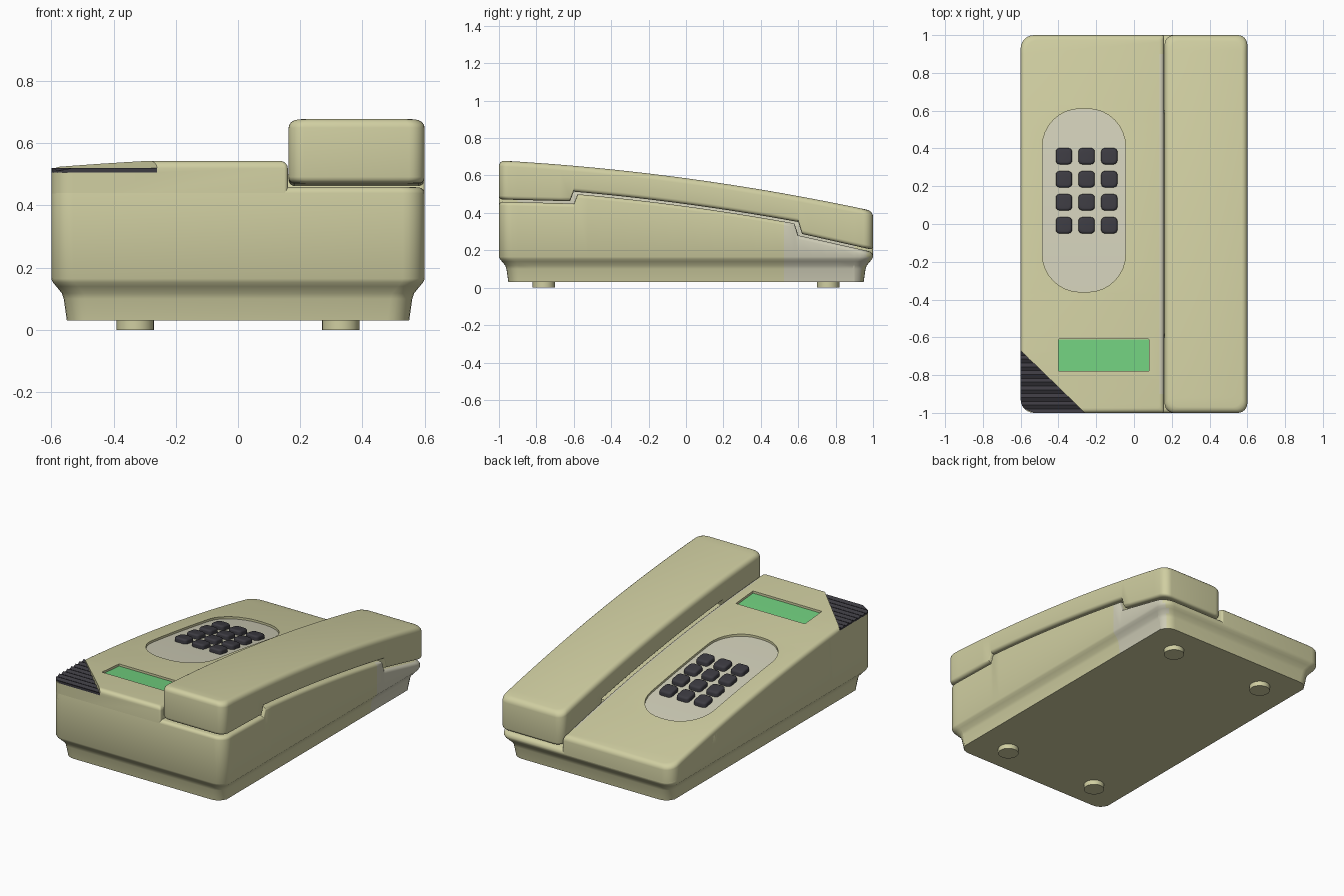
import bpy, bmesh, math

if "Cube" in bpy.data.objects:
    bpy.data.objects.remove(bpy.data.objects["Cube"])


def material(name, rgb):
    m = bpy.data.materials.new(name)
    m.diffuse_color = (*rgb, 1)
    m.use_nodes = True
    m.node_tree.nodes["Principled BSDF"].inputs["Base Color"].default_value = m.diffuse_color
    return m


BEIGE = material("beige plastic", (0.631, 0.620, 0.358))
PALE = material("pale grey beige", (0.631, 0.617, 0.480))
DARK = material("charcoal", (0.045, 0.043, 0.053))
GREEN = material("display green", (0.165, 0.624, 0.210))


# Side profiles along y
def crown(y):
    return 0.585 - 0.135 * y - 0.04 * y * y


def deck(y):
    return crown(y) - 0.135


def seat(y, y_out=0.6, drop=0.15, lift=0.0):
    """Stepped profile shared by the cradle and the handset underside."""
    if y <= -y_out + 0.001:
        return 0.46 - 0.01 * (y + 1) / 0.4 + lift
    if y >= y_out - 0.001:
        return 0.28 - 0.09 * (y - 0.6) / 0.4 + lift
    return crown(y) - drop


def grip(y):
    return seat(y, 0.618, 0.138, 0.012)


def above(fn, h):
    return lambda y: fn(y) + h


def flat(z):
    return lambda y: z


def finish(name, bm, mat):
    bmesh.ops.recalc_face_normals(bm, faces=bm.faces)
    me = bpy.data.meshes.new(name)
    bm.to_mesh(me)
    bm.free()
    ob = bpy.data.objects.new(name, me)
    bpy.context.collection.objects.link(ob)
    if mat:
        me.materials.append(mat)
    return ob


def smooth(ob, angle=35):
    bpy.ops.object.select_all(action='DESELECT')
    ob.select_set(True)
    bpy.context.view_layer.objects.active = ob
    bpy.ops.object.shade_smooth_by_angle(angle=math.radians(angle))


def loft(name, box, radii, stations, rings, mat, n=6):
    """Stack rounded-rectangle rings (inset, z(y)); caps are strips across x."""
    bm = bmesh.new()
    layers = []
    for d, zf in rings:
        x0, x1, y0, y1 = box[0] + d, box[1] - d, box[2] + d, box[3] - d
        chains = []
        for xe, s, r in ((x0, 1, radii[0]), (x1, -1, radii[1])):
            arc = [(r - r * math.sin(t), r - r * math.cos(t))
                   for t in (i * math.pi / 2 / n for i in range(n + 1))]
            pts = [(xe + s * a, y0 + b) for a, b in arc]
            pts += [(xe, y) for y in stations]
            pts += [(xe + s * a, y1 - b) for a, b in reversed(arc)]
            chains.append([bm.verts.new((x, y, zf(y))) for x, y in pts])
        layers.append(chains)
    loops = [l + r[::-1] for l, r in layers]
    for a, b in zip(loops, loops[1:]):
        for i in range(len(a)):
            j = (i + 1) % len(a)
            bm.faces.new((a[i], a[j], b[j], b[i]))
    for l, r in (layers[0], layers[-1]):
        for i in range(len(l) - 1):
            bm.faces.new((l[i], l[i + 1], r[i + 1], r[i]))
    return finish(name, bm, mat)


def spread(a, b, n):
    return [a + (b - a) * i / (n - 1) for i in range(n)]


def rounded(zf, r, sign):
    """Quarter-round edge rings, for the top (sign 1) or the bottom (-1)."""
    out = []
    for i in range(5):
        t = i * math.pi / 8
        out.append((r - r * math.cos(t), above(zf, sign * (r * math.sin(t) - r))))
    return out if sign > 0 else out[::-1]


def cut(ob, cutter):
    m = ob.modifiers.new("cut", 'BOOLEAN')
    m.operation, m.solver, m.object = 'DIFFERENCE', 'EXACT', cutter
    bpy.context.view_layer.objects.active = ob
    bpy.ops.object.modifier_apply(modifier=m.name)
    bpy.data.objects.remove(cutter)


def tint(ob, rule):
    ob.data.materials.append(PALE)
    for p in ob.data.polygons:
        if rule(p.center):
            p.material_index = 1


# Lower body with flared foot and the cradle seat
body_y = sorted(spread(-0.9, 0.9, 25) + [-0.601, -0.58, 0.58, 0.601])
base = [(0.05, flat(0.03)), (0.04, flat(0.10)), (0.034, flat(0.118)),
        (0.016, flat(0.14)), (0.005, flat(0.153)), (0, flat(0.165))]
lower = loft("lower_body", (-0.6, 0.6, -1, 1), (0.07, 0.07), body_y,
             base + rounded(seat, 0.02, 1), BEIGE)
tint(lower, lambda c: c.x > 0.54 and 0.52 < c.y < 0.97)
smooth(lower)

# Raised deck on the left
upper = loft("upper_deck", (-0.6, 0.16, -1, 1), (0.07, 0.012), body_y,
             [(0, lambda y: max(seat(y) - 0.06, 0.165))] + rounded(deck, 0.025, 1), BEIGE)

# Recesses for keypad and display
PAD, PAD_Y = (-0.485, -0.045, -0.36, 0.61), spread(-0.1, 0.35, 8)
LCD, LCD_Y = (-0.40, 0.08, -0.78, -0.61), [-0.7]
for box, r, ys in ((PAD, 0.2, PAD_Y), (LCD, 0.004, LCD_Y)):
    cut(upper, loft("recess_cutter", box, (r, r), ys,
                    [(0, above(deck, -0.018)), (0, above(deck, 0.05))], None, 8))

# Corner notch
bm = bmesh.new()
tri = [(-0.16, -1.097), (-0.70, -0.573), (-0.85, -1.25)]
lo, hi = [[bm.verts.new((x, y, z)) for x, y in tri] for z in (0.506, 0.8)]
bm.faces.new(lo)
bm.faces.new(hi)
for i in range(3):
    j = (i + 1) % 3
    bm.faces.new((lo[i], lo[j], hi[j], hi[i]))
cut(upper, finish("corner_cutter", bm, None))
tint(upper, lambda c: c.x > 0.125 and abs(c.y) < 0.88)
smooth(upper)

# Ribbed corner insert
bm = bmesh.new()
rows = []
for i, y in enumerate(spread(-1, -0.675, 17)):
    z = 0.521 if i % 2 == 0 else 0.511
    k = min(y + 0.93, 0)
    xl = -0.53 - math.sqrt(max(0.0049 - k * k, 0))
    xr = -0.26 - (y + 1) * 0.34 / 0.33
    rows.append([bm.verts.new(p) for p in
                 ((xl, y, z), (xr, y, z), (xr, y, 0.504), (xl, y, 0.504))])
for a, b in zip(rows, rows[1:]):
    for i in range(4):
        j = (i + 1) % 4
        bm.faces.new((a[i], a[j], b[j], b[i]))
bm.faces.new(rows[0])
bm.faces.new(rows[-1])
finish("ribbed_corner", bm, DARK)

# Keypad plate and display window
for name, box, r, ys, mat in (("keypad_plate", PAD, 0.2, PAD_Y, PALE),
                              ("display_window", LCD, 0.004, LCD_Y, GREEN)):
    smooth(loft(name, box, (r, r), ys,
                [(0.001, above(deck, -0.022)), (0.001, above(deck, -0.013))], mat, 8))

# Keys
for row in range(4):
    for col in range(3):
        x, y = -0.371 + 0.12 * col, -0.007 + 0.122 * row
        key = loft(f"key_{row}_{col}", (x - 0.043, x + 0.043, y - 0.043, y + 0.043),
                   (0.02, 0.02), [], [(0, above(deck, -0.02))] +
                   rounded(above(deck, 0.016), 0.012, 1), DARK, 4)
        smooth(key)

# Handset
hand_y = sorted(spread(-0.9, 0.9, 25) + [-0.62, -0.598, 0.598, 0.62])
low_edge = [(d, above(grip, 0.02 - 0.02 * math.sin(t)))
            for d, t in ((0.02 - 0.02 * math.cos(i * math.pi / 8), i * math.pi / 8)
                         for i in range(4, -1, -1))]
handset = loft("handset", (0.162, 0.6, -1, 1), (0.05, 0.05), hand_y,
               low_edge + rounded(crown, 0.03, 1), BEIGE)
smooth(handset)

# Feet
for sx in (-1, 1):
    for sy in (-1, 1):
        bpy.ops.mesh.primitive_cylinder_add(vertices=24, radius=0.06, depth=0.034,
                                            location=(sx * 0.33, sy * 0.76, 0.017))
        foot = bpy.context.object
        foot.name = f"foot_{'left' if sx < 0 else 'right'}_{'front' if sy < 0 else 'back'}"
        foot.data.materials.append(BEIGE)
        smooth(foot)
